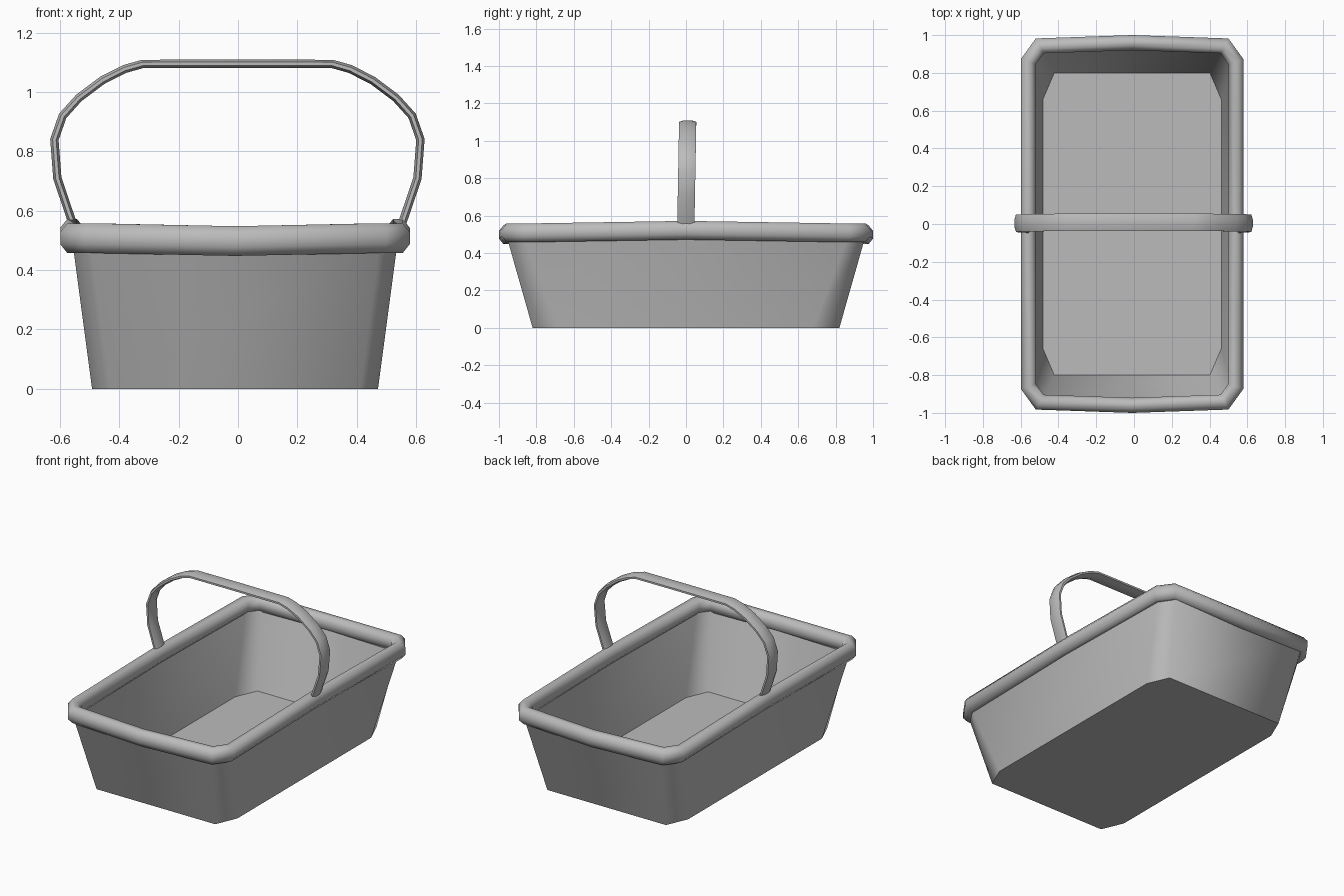
import bpy, bmesh
from math import pi, cos, sin, radians
from mathutils import Vector

cube = bpy.data.objects.get("Cube")
if cube:
    bpy.data.objects.remove(cube, do_unlink=True)

grey = bpy.data.materials.new("plain grey")
grey.use_nodes = True
colour = (0.5, 0.5, 0.5, 1)
grey.diffuse_color = colour
grey.node_tree.nodes["Principled BSDF"].inputs["Base Color"].default_value = colour


def finish(name, bm, angle):
    bmesh.ops.recalc_face_normals(bm, faces=bm.faces)
    mesh = bpy.data.meshes.new(name)
    bm.to_mesh(mesh)
    bm.free()
    mesh.materials.append(grey)
    obj = bpy.data.objects.new(name, mesh)
    bpy.context.collection.objects.link(obj)
    bpy.ops.object.select_all(action='DESELECT')
    obj.select_set(True)
    bpy.context.view_layer.objects.active = obj
    bpy.ops.object.shade_smooth_by_angle(angle=radians(angle))
    return obj


def bridge(bm, a, b):
    n = len(a)
    for i in range(n):
        bm.faces.new((a[i], a[(i + 1) % n], b[(i + 1) % n], b[i]))


def sweep(name, path, axis, half_n, half_a, closed, sides=8):
    """Sweep a flat-sided oval along a path; axis spans its other direction."""
    bm = bmesh.new()
    axis, pts, rings = Vector(axis), [Vector(p) for p in path], []
    n = len(pts)
    for i, p in enumerate(pts):
        before = pts[i - 1] if closed or i else p
        after = pts[(i + 1) % n] if closed or i < n - 1 else p
        d1, d2 = (p - before).normalized(), (after - p).normalized()
        normal = (d1 + d2).cross(axis).normalized()
        mitre = 1 / max(0.5, (d1 + d2).length / 2) if d1.length and d2.length else 1
        ring = []
        for k in range(sides):
            t = 2 * pi * (k + 0.5) / sides
            r = 1 / cos(pi / sides)
            ring.append(bm.verts.new(p + normal * half_n * mitre * r * cos(t)
                                     + axis * half_a * r * sin(t)))
        rings.append(ring)
    for a, b in zip(rings, rings[1:]):
        bridge(bm, a, b)
    if closed:
        bridge(bm, rings[-1], rings[0])
    else:
        bm.faces.new(rings[0])
        bm.faces.new(rings[-1])
    return finish(name, bm, 60)


SHIFT = -0.01  # the tub sits slightly off centre


def outline(bm, hx, hy, cx, cy, z):
    """Rectangle with cut corners."""
    quarter = [(hx, hy - cy), (hx - cx, hy)]
    pts = quarter + [(-x, y) for x, y in quarter[::-1]]
    pts += [(-x, -y) for x, y in pts]
    return [bm.verts.new((x + SHIFT, y, z)) for x, y in pts]


# Tub: sloping walls with thickness, and a floor
bm = bmesh.new()
loops = [outline(bm, *p) for p in (
    (0.482, 0.82, 0.06, 0.14, 0),
    (0.55, 0.965, 0.06, 0.09, 0.51),
    (0.53, 0.94, 0.06, 0.09, 0.51),
    (0.472, 0.80, 0.06, 0.14, 0.015))]
for a, b in zip(loops, loops[1:]):
    bridge(bm, a, b)
bm.faces.new(loops[0])
bm.faces.new(loops[-1])
finish("tub", bm, 65)

# Rim: closed rounded band, dipping at the ends and rising at the sides
half = [(0.549, 0, 0.522), (0.549, 0.86, 0.508), (0.489, 0.943, 0.508),
        (0, 0.96, 0.498), (-0.489, 0.943, 0.508), (-0.549, 0.86, 0.508)]
rim = half + [(-x, -y, z) for x, y, z in half]
sweep("rim", [(x + SHIFT, y, z) for x, y, z in rim], (0, 0, 1), 0.04, 0.05, True)

# Handle: flattened arched strap leaning slightly backwards
side = [(0.545, 0.53), (0.563, 0.58), (0.607, 0.71), (0.617, 0.84), (0.589, 0.92),
        (0.535, 0.98), (0.455, 1.04), (0.38, 1.078), (0.32, 1.095)]
arch = side + [(0, 1.096)] + [(-x, z) for x, z in side[::-1]]
sweep("handle", [(x - 0.002, 0.018 * (z - 0.6), z) for x, z in arch],
      (0, 1, 0), 0.014, 0.046, False)
